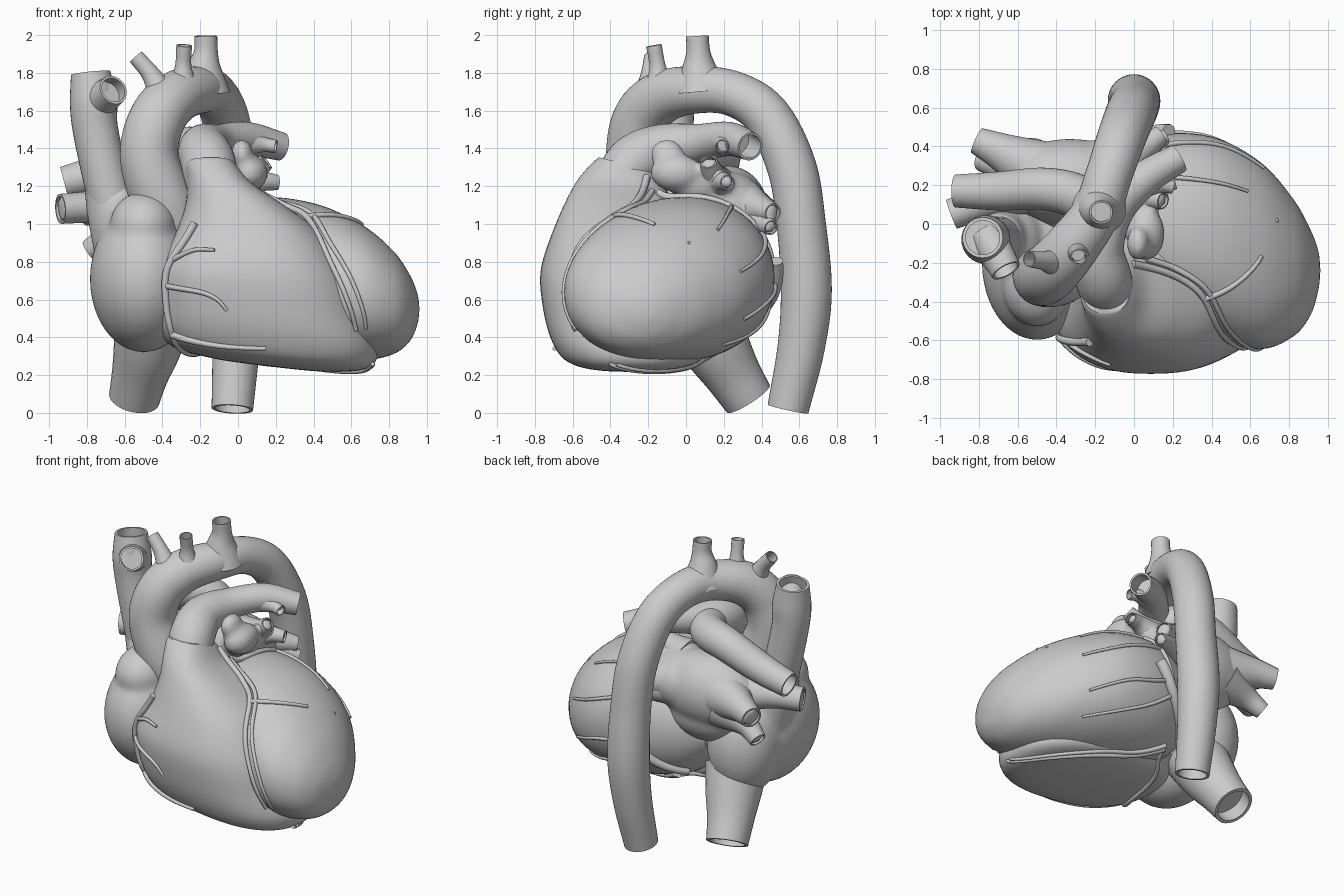
import bpy, bmesh, math
from mathutils import Vector, Matrix
from mathutils.bvhtree import BVHTree

if "Cube" in bpy.data.objects:
    bpy.data.objects.remove(bpy.data.objects["Cube"])


def dense(pts, k=6):
    """Catmull-Rom interpolation of equal-length tuples."""
    p = [Vector(q) for q in pts]
    p = [2 * p[0] - p[1]] + p + [2 * p[-1] - p[-2]]
    out = []
    for i in range(1, len(p) - 2):
        a, b, c, d = p[i - 1:i + 3]
        for j in range(k):
            t = j / k
            out.append(0.5 * (2 * b + (c - a) * t + (2 * a - 5 * b + 4 * c - d) * t * t
                              + (3 * b - a - 3 * c + d) * t ** 3))
    return out + [p[-2]]


def skin(bm, rings):
    """Skin closed rings into a capped tube."""
    vr = [[bm.verts.new(v) for v in r] for r in rings]
    n = len(vr[0])
    for a, b in zip(vr, vr[1:]):
        for i in range(n):
            bm.faces.new((a[i], a[(i + 1) % n], b[(i + 1) % n], b[i]))
    bm.faces.new(vr[0][::-1])
    bm.faces.new(vr[-1])


def finish(name, bm, angle=50):
    bmesh.ops.recalc_face_normals(bm, faces=bm.faces)
    me = bpy.data.meshes.new(name)
    bm.to_mesh(me)
    bm.free()
    me.shade_smooth()
    me.set_sharp_from_angle(angle=math.radians(angle))
    ob = bpy.data.objects.new(name, me)
    bpy.context.collection.objects.link(ob)
    return ob


def tube_rings(path, n=28, hollow=True):
    """Rings along (x, y, z, r) samples, with a hollow mouth at the far end."""
    pos = [Vector(q[:3]) for q in path]
    side, rings = None, []
    for i, c in enumerate(pos):
        t = (pos[min(i + 1, len(pos) - 1)] - pos[max(i - 1, 0)]).normalized()
        if side is None:
            side = t.orthogonal()
        side = (side - t * side.dot(t)).normalized()
        up = t.cross(side)
        rings.append([c + path[i][3] * (math.cos(a) * side + math.sin(a) * up)
                      for a in (2 * math.pi * j / n for j in range(n))])
    if hollow:
        m = len(rings)
        for i in range(m - 1, max(m - 6, 1), -1):
            rings.append([pos[i].lerp(v, 0.84) for v in rings[i]])
    return rings


def tube(name, pts, n=28, hollow=True):
    bm = bmesh.new()
    skin(bm, tube_rings(dense(pts), n, hollow))
    return finish(name, bm)


def fused(name, blobs, tubes=()):
    """Ellipsoids and tubes melted into one soft body."""
    bm = bmesh.new()
    for c, r in blobs:
        bmesh.ops.create_uvsphere(bm, u_segments=32, v_segments=20, radius=1,
                                  matrix=Matrix.Translation(c) @ Matrix.Diagonal((*r, 1)))
    for t in tubes:
        skin(bm, tube_rings(dense(t), 20, False))
    ob = finish(name, bm)
    m = ob.modifiers.new("melt", 'REMESH')
    m.mode, m.voxel_size, m.use_smooth_shade = 'VOXEL', 0.02, True
    s = ob.modifiers.new("soften", 'SMOOTH')
    s.factor, s.iterations = 0.5, 9
    return ob


def loft(name, stations, place, power):
    """Superellipse sections given as (h, a0, a1, b0, b1) extents."""
    def sp(v):
        return math.copysign(abs(v) ** (2 / power), v)
    rings = []
    for h, a0, a1, b0, b1 in dense(stations):
        rings.append([place(h, (a0 + a1) / 2 + (a1 - a0) / 2 * sp(math.cos(t)),
                            (b0 + b1) / 2 + (b1 - b0) / 2 * sp(math.sin(t)))
                      for t in (2 * math.pi * j / 64 for j in range(64))])
    bm = bmesh.new()
    skin(bm, rings)
    return finish(name, bm)


# Ventricles
left_ventricle = loft("left_ventricle", [
    (-.32, -.15, .25, .55, .9), (-.15, -.32, .37, .38, 1.05), (.1, -.46, .46, .3, 1.14),
    (.4, -.59, .45, .27, 1.11), (.65, -.645, .32, .275, 1.0), (.82, -.58, .13, .31, .86),
    (.91, -.47, -.03, .38, .73), (.95, -.34, -.14, .47, .63), (.96, -.25, -.23, .54, .56)],
    lambda h, a, b: Vector((h, a, b)), 2.1)
right_ventricle = loft("right_ventricle", [
    (.265, .14, .16, -.31, -.29), (.272, -.12, .45, -.5, -.1), (.31, -.34, .68, -.64, .08),
    (.4, -.42, .74, -.71, .12), (.55, -.44, .68, -.755, .12), (.75, -.43, .59, -.77, .08),
    (.95, -.33, .44, -.71, 0), (1.1, -.28, .25, -.64, -.05), (1.22, -.27, .08, -.57, -.1),
    (1.32, -.28, 0, -.49, -.15), (1.35, -.27, -.02, -.46, -.18)],
    lambda h, a, b: Vector((a, b, h - .13 * a * max(0, 1 - (h - .2) / .8)
                            - .25 * (b + .45) * max(0, (h - 1) / .36))), 2.4)

# Atria
right_atrium = fused("right_atrium", [
    ((-.5, -.2, .71), (.285, .4, .39)), ((-.5, .06, .66), (.24, .25, .34)),
    ((-.5, -.31, .99), (.18, .22, .18)), ((-.6, -.1, .95), (.15, .2, .24))],
    [[(-.58, -.05, .8, .17), (-.66, -.06, 1.05, .14), (-.7, -.07, 1.25, .12)]])
vein_paths = {
    "upper_right_lung_vein": [(-.5, .2, 1.08, .15), (-.75, .12, 1.09, .09), (-.94, .05, 1.08, .08)],
    "middle_right_lung_vein": [(-.5, .28, 1.08, .16), (-.68, .37, 1.08, .1), (-.81, .43, 1.06, .07)],
    "lower_right_lung_vein": [(-.5, .28, 1.0, .15), (-.68, .3, .93, .08), (-.79, .33, .86, .055)],
    "upper_left_lung_vein": [(-.1, .15, 1.2, .12), (.06, .14, 1.26, .07), (.15, .12, 1.33, .045)],
    "middle_left_lung_vein": [(-.1, .18, 1.15, .12), (.1, .19, 1.22, .06), (.21, .22, 1.22, .04)],
    "lower_left_lung_vein": [(-.1, .3, 1.1, .14), (.04, .39, 1.08, .08), (.14, .46, 1.06, .05)],
    "lowest_left_lung_vein": [(-.1, .3, 1.05, .13), (.05, .39, 1.02, .07), (.16, .45, .98, .04)]}
left_atrium = fused("left_atrium", [
    ((-.33, .22, 1.06), (.36, .22, .25)), ((-.15, .2, 1.08), (.25, .24, .2)),
    ((-.3, .15, .9), (.3, .24, .22)),
    ((.06, -.05, 1.27), (.1, .14, .1)), ((.02, -.1, 1.37), (.06, .09, .08)),
    ((0, .05, 1.2), (.12, .13, .1))],
    [[(x, y, z, r * .9) for x, y, z, r in p] for p in vein_paths.values()])
for name, path in vein_paths.items():
    tube(name, path, 20)

# Aorta with its three branches
tube("aorta", [
    (-.26, -.18, .85, .14), (-.38, -.25, 1.08, .165), (-.47, -.27, 1.35, .155),
    (-.43, -.24, 1.55, .15), (-.33, -.13, 1.67, .14), (-.2, .05, 1.71, .125),
    (-.13, .25, 1.69, .12), (-.07, .43, 1.57, .125), (-.02, .56, 1.3, .13),
    (0, .61, 1.0, .13), (0, .637, .65, .135), (-.01, .61, .35, .125), (-.03, .54, .02, .11)], 40)
tube("first_arch_branch", [(-.4, -.2, 1.68, .08), (-.46, -.19, 1.79, .05), (-.54, -.18, 1.885, .042)], 20)
tube("second_arch_branch", [(-.29, -.14, 1.7, .09), (-.29, -.15, 1.83, .045), (-.285, -.17, 1.945, .042)], 20)
tube("third_arch_branch", [(-.18, .08, 1.7, .14), (-.18, .07, 1.82, .095), (-.17, .065, 1.91, .064),
                           (-.17, .06, 1.995, .06)], 24)

# Great veins
tube("upper_great_vein", [(-.62, -.08, .95, .12), (-.69, -.08, 1.2, .12), (-.755, -.08, 1.5, .12),
                          (-.765, -.08, 1.65, .125), (-.78, -.07, 1.8, .105)], 32)
tube("upper_vein_side_branch", [(-.76, -.06, 1.62, .1), (-.71, -.15, 1.67, .09), (-.66, -.24, 1.71, .08)], 24)
tube("lower_great_vein", [(-.45, .08, .5, .2), (-.48, .16, .35, .18), (-.52, .25, .2, .15),
                          (-.55, .33, .075, .135)], 32)

# Lung arteries
tube("left_lung_artery", [(-.13, -.36, 1.2, .14), (-.16, -.27, 1.33, .145), (-.18, -.12, 1.4, .13),
                          (-.1, .07, 1.43, .1), (.05, .23, 1.45, .09), (.23, .34, 1.41, .075)], 32)
tube("left_lung_artery_twig", [(.05, .2, 1.43, .07), (.14, .2, 1.42, .04), (.2, .19, 1.41, .035)], 18)
tube("right_lung_artery", [(-.16, -.05, 1.39, .11), (-.26, .12, 1.4, .115), (-.45, .18, 1.38, .11),
                           (-.7, .17, 1.28, .1), (-.92, .17, 1.22, .085)], 32)

# Coronary vessels, laid onto the heart by casting rays at its middle
bpy.context.view_layer.update()
dg = bpy.context.evaluated_depsgraph_get()
trees = [BVHTree.FromObject(o, dg) for o in (left_ventricle, right_ventricle, right_atrium)]
mid = Vector((.2, -.15, .68))


def vessel(name, pts, r=.015):
    path = []
    for q in dense(pts, 7):
        d = (Vector(q) - mid).normalized()
        hits = [h[0] for h in (t.ray_cast(mid + 3 * d, -d) for t in trees) if h[0]]
        path.append(max(hits, key=lambda h: (h - mid).length) + d * r * .4)
    for _ in range(2):
        path = [path[0]] + [(a + 2 * b + c) / 4 for a, b, c in zip(path, path[1:], path[2:])] + [path[-1]]
    n = len(path)
    bm = bmesh.new()
    skin(bm, tube_rings([(*p, r * (1 - .45 * i / n)) for i, p in enumerate(path)], 10, False))
    return finish(name, bm)


front = [(.02, -.2, 1.18), (.2, -.27, 1.15), (.36, -.38, 1.08), (.44, -.55, .87),
         (.57, -.64, .62), (.69, -.65, .4)]
vessel("front_groove_artery", front, .02)
vessel("front_groove_vein", [(x + .035, y + .02, z + .02) for x, y, z in front], .017)
vessel("diagonal_artery", [(.38, -.4, 1.06), (.5, -.32, 1.04), (.62, -.2, 1.0), (.74, .02, .9)], .016)
vessel("circling_artery", [(.04, -.15, 1.2), (.1, .1, 1.18), (.12, .3, 1.07), (.1, .44, .85), (.05, .45, .68)], .02)
vessel("upper_side_artery", [(.12, .25, 1.1), (.35, .24, 1.08), (.6, .18, .98)], .014)
vessel("back_side_artery", [(.12, .4, .95), (.3, .42, .9), (.52, .4, .82), (.68, .3, .75)], .015)
vessel("back_artery", [(.08, .45, .7), (.25, .45, .64), (.4, .42, .6), (.62, .3, .5)], .015)
vessel("low_back_artery", [(.05, .43, .62), (.22, .4, .5), (.4, .34, .42), (.6, .2, .36)], .014)
vessel("right_artery", [(-.22, -.6, 1.0), (-.32, -.63, .9), (-.39, -.6, .75), (-.42, -.6, .55),
                        (-.41, -.58, .4), (-.3, -.4, .31), (-.2, -.05, .32), (-.1, .2, .36)], .022)
vessel("upper_right_twig", [(-.36, -.63, .82), (-.25, -.7, .87), (-.12, -.72, .86)], .015)
vessel("middle_right_twig", [(-.4, -.62, .67), (-.22, -.74, .64), (-.12, -.76, .6), (-.06, -.75, .54)], .015)
vessel("lower_right_twig", [(-.42, -.58, .38), (-.3, -.65, .35), (-.1, -.68, .34), (.15, -.68, .35)], .02)
under = [(-.1, .22, .36), (.1, .12, .28), (.35, .02, .26), (.55, -.15, .26), (.7, -.4, .27)]
vessel("under_groove_artery", under, .02)
vessel("under_groove_vein", [(x, y + .04, z) for x, y, z in under], .017)
vessel("heart_vein_trunk", [(.18, .46, .8), (.08, .45, .65), (-.05, .38, .52), (-.2, .25, .42)], .04)
